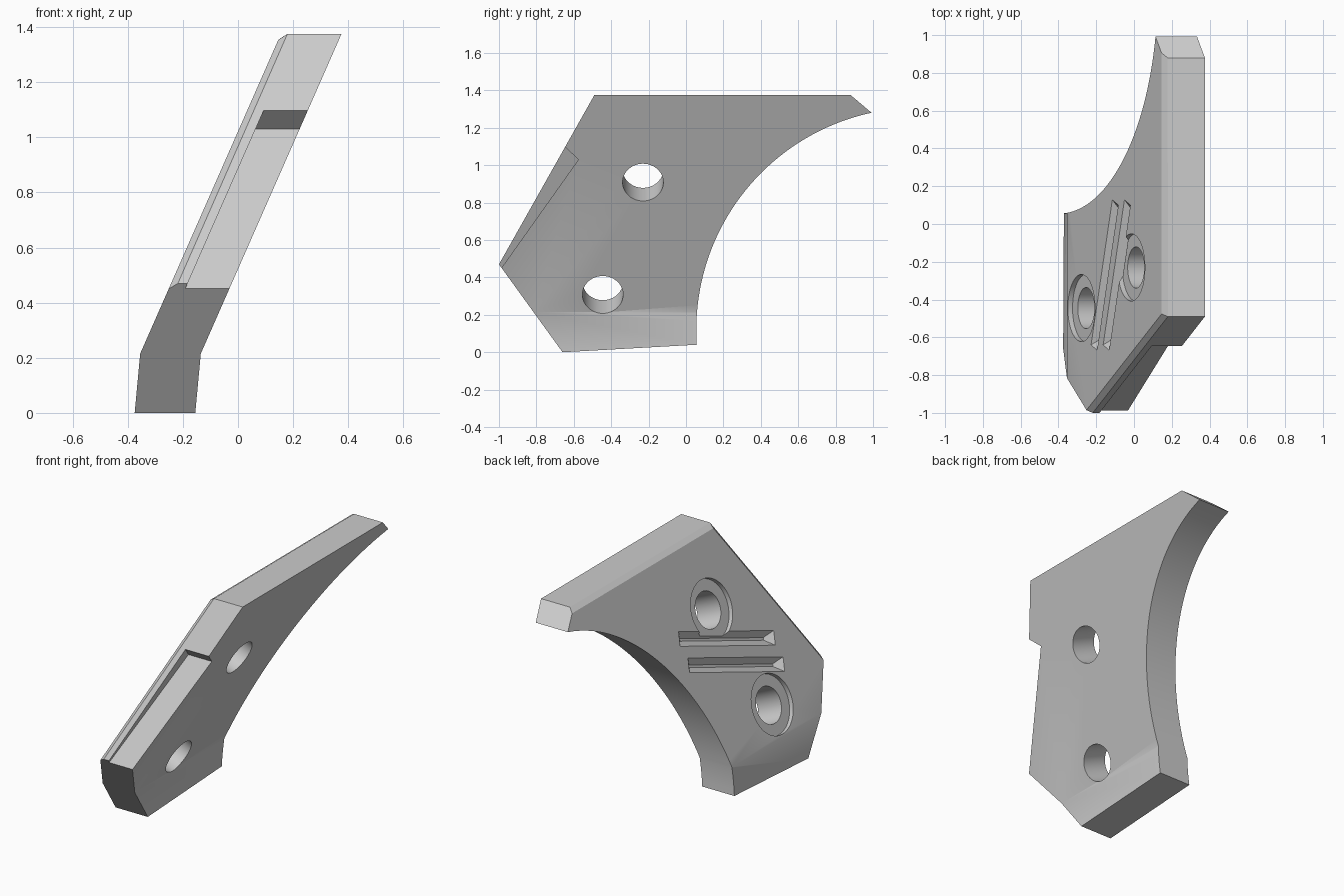
import bpy
import bmesh
import math
from mathutils import Matrix, Vector

cube = bpy.data.objects.get("Cube")
if cube:
    bpy.data.objects.remove(cube, do_unlink=True)

BEND = 0.215     # height of the crease
LEAN = 0.44      # sideways lean per unit of height above the crease
FOOT = 0.093     # the same below it
WIDTH = 0.22     # sideways thickness
angle = math.atan(LEAN)

grey = bpy.data.materials.new("plain_grey")
grey.use_nodes = True
colour = (0.6, 0.6, 0.6, 1)
grey.diffuse_color = colour
grey.node_tree.nodes["Principled BSDF"].inputs["Base Color"].default_value = colour


def lean(z, foot=LEAN):
    """Sideways position of the outer (-x) face at a height."""
    return -0.355 + (z - BEND) * (LEAN if z > BEND else foot)


def prism(outline, x0, x1):
    """Extrude a side outline (y, z) along x."""
    bm = bmesh.new()
    face = bm.faces.new([bm.verts.new((x0, y, z)) for y, z in outline])
    ext = bmesh.ops.extrude_face_region(bm, geom=[face])
    moved = [v for v in ext["geom"] if isinstance(v, bmesh.types.BMVert)]
    bmesh.ops.translate(bm, verts=moved, vec=(x1 - x0, 0, 0))
    bmesh.ops.recalc_face_normals(bm, faces=bm.faces)
    return bm


def to_object(name, bm):
    mesh = bpy.data.meshes.new(name)
    bm.to_mesh(mesh)
    bm.free()
    mesh.materials.append(grey)
    obj = bpy.data.objects.new(name, mesh)
    bpy.context.collection.objects.link(obj)
    return obj


def on_plate(y, s, turn=0.0):
    """Frame on the outer face: local x = model y, y = up the slope, z = inwards."""
    up = Vector((math.sin(angle), 0, math.cos(angle)))
    along = Vector((0, 1, 0))
    inward = along.cross(up)
    origin = Vector((-0.355, y, BEND)) + up * s
    frame = Matrix((along, up, inward)).transposed().to_4x4()
    return Matrix.Translation(origin) @ frame @ Matrix.Rotation(turn, 4, "Z")


# Bracket body: side outline with a concave arc at the back
centre_y, centre_z, radius = 1.242, 0.12, 1.187
start = math.atan2(1.28 - centre_z, 0.992 - centre_y)
end = math.pi + math.asin((centre_z - 0.04) / radius)
arc = []
for i in range(41):
    a = start + (end - start) * i / 40
    arc.append((centre_y + radius * math.cos(a), centre_z + radius * math.sin(a)))
outline = [(-0.66, 0), (-1, 0.47), (-0.49, 1.375), (0.88, 1.375)] + arc

bm = prism(outline, 0, WIDTH)
bmesh.ops.bisect_plane(bm, geom=bm.verts[:] + bm.edges[:] + bm.faces[:],
                       plane_co=(0, 0, BEND), plane_no=(0, 0, 1))
outer = {v for v in bm.verts if v.co.x < 0.01}
for v in bm.verts:
    v.co.x += lean(v.co.z, FOOT)
# Chamfer the outer edge along the top and the sloping front
chamfer = [e for e in bm.edges if all(v in outer for v in e.verts)
           and all(v.co.z > 0.46 and v.co.y < 0.9 for v in e.verts)
           and max(v.co.z for v in e.verts) > 1.37]
bmesh.ops.bevel(bm, geom=chamfer, offset=0.023, segments=1, affect="EDGES")
bmesh.ops.recalc_face_normals(bm, faces=bm.faces)
body = to_object("bracket_body", bm)

cutters = []

# Step cut into the sloping front, open to the inner side
step = [(-0.575, 1.03), (-0.8, 1.24), (-1.3, 1.24), (-1.3, 0.16), (-1.193, 0.16)]
bm = prism(step, 0.06, 0.6)
for v in bm.verts:
    v.co.x += -0.355 + (v.co.z - BEND) * LEAN
cutters.append(to_object("front_step_cutter", bm))

# Bolt holes with shallow counterbores
for y, s in ((-0.445, 0.19), (-0.23, 0.846)):
    for name, r, depth in (("bolt_hole", 0.109, 0.5), ("counterbore", 0.178, 0.027)):
        bm = bmesh.new()
        bmesh.ops.create_cone(bm, cap_ends=True, segments=48, radius1=r, radius2=r,
                              depth=depth + 0.1)
        bmesh.ops.translate(bm, verts=bm.verts, vec=(0, 0, (depth - 0.1) / 2))
        bm.transform(on_plate(y, s))
        cutters.append(to_object(name + "_cutter", bm))

# Two tapered grooves across the outer face
for s in (0.496, 0.655):
    bm = bmesh.new()
    bmesh.ops.create_cube(bm, size=1)
    for v in bm.verts:
        deep = v.co.z > 0
        v.co.x *= 0.72 if deep else 0.82
        v.co.y *= 0.015 if deep else 0.085
        v.co.z = 0.04 if deep else -0.001
    bm.transform(on_plate(-0.27, s, math.radians(20)))
    cutters.append(to_object("groove_cutter", bm))

# Apply the cuts
bpy.ops.object.select_all(action="DESELECT")
bpy.context.view_layer.objects.active = body
body.select_set(True)
for cutter in cutters:
    cutter.hide_render = True
    mod = body.modifiers.new("cut", "BOOLEAN")
    mod.operation = "DIFFERENCE"
    mod.solver = "EXACT"
    mod.object = cutter
    bpy.ops.object.modifier_apply(modifier=mod.name)
for cutter in cutters:
    bpy.data.objects.remove(cutter, do_unlink=True)
bpy.ops.object.shade_smooth_by_angle(angle=math.radians(20))
